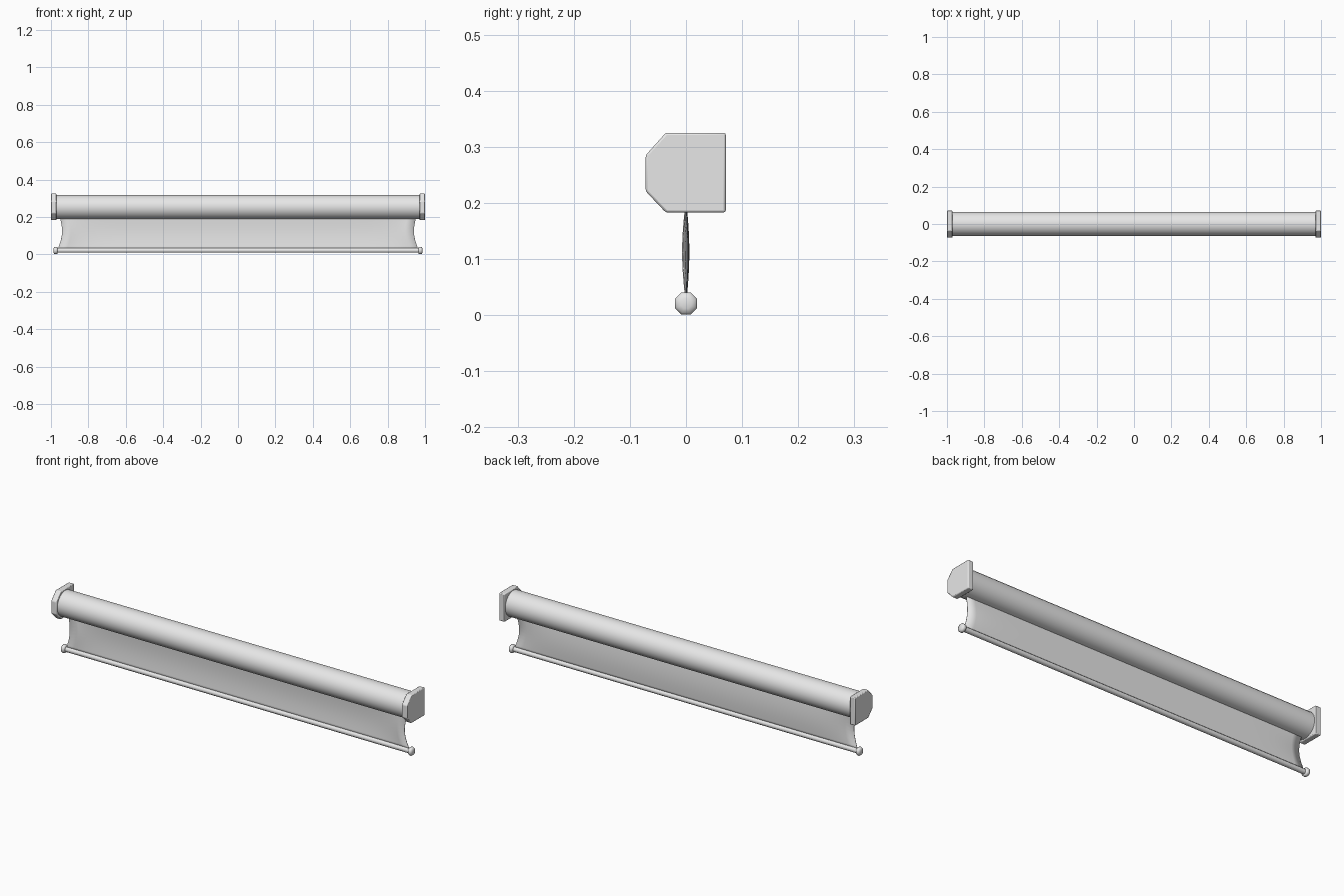
import bpy, bmesh, math
from mathutils import Matrix

if "Cube" in bpy.data.objects:
    bpy.data.objects.remove(bpy.data.objects["Cube"])

grey = bpy.data.materials.new("light_grey")
grey.diffuse_color = (0.8, 0.8, 0.8, 1)
grey.use_nodes = True
grey.node_tree.nodes["Principled BSDF"].inputs["Base Color"].default_value = grey.diffuse_color


def finish(name, bm, angle=40, bevel=0):
    bmesh.ops.recalc_face_normals(bm, faces=bm.faces)
    me = bpy.data.meshes.new(name)
    bm.to_mesh(me)
    bm.free()
    me.materials.append(grey)
    ob = bpy.data.objects.new(name, me)
    bpy.context.collection.objects.link(ob)
    if bevel:
        mod = ob.modifiers.new("soft_edges", 'BEVEL')
        mod.width, mod.segments = bevel, 2
    bpy.ops.object.select_all(action='DESELECT')
    ob.select_set(True)
    bpy.context.view_layer.objects.active = ob
    bpy.ops.object.shade_smooth_by_angle(angle=math.radians(angle))
    return ob


def lathe_x(name, profile, z, sides, angle):
    """Solid of revolution along x from (x, radius) pairs."""
    bm = bmesh.new()
    rings = [[bm.verts.new((x, r * math.sin(a), z + r * math.cos(a)))
              for a in (2 * math.pi * (i + 0.5) / sides for i in range(sides))]
             for x, r in profile]
    for a, b in zip(rings, rings[1:]):
        for i in range(sides):
            j = (i + 1) % sides
            bm.faces.new((a[i], a[j], b[j], b[i]))
    bm.faces.new(rings[0])
    bm.faces.new(rings[-1])
    return finish(name, bm, angle)


# Rolled-up screen tube
lathe_x("roller_tube", [(-0.98, 0.065), (0.98, 0.065)], 0.253, 24, 40)

# Bottom weight bar with a rounded knob at each end
half = [(0.964, 0.013), (0.966, 0.019), (0.971, 0.0215), (0.979, 0.0215), (0.984, 0.018), (0.987, 0.010)]
lathe_x("bottom_bar", [(-x, r) for x, r in reversed(half)] + half, 0.021, 8, 60)

# Chamfered end brackets
outline = [(-0.072, 0.285), (-0.036, 0.325), (0.071, 0.325),
           (0.071, 0.183), (-0.036, 0.183), (-0.072, 0.221)]
for side, label in ((-1, "left"), (1, "right")):
    bm = bmesh.new()
    face = bm.faces.new([bm.verts.new((side * 0.97, y, z)) for y, z in outline])
    ext = bmesh.ops.extrude_face_region(bm, geom=[face])
    bmesh.ops.translate(bm, vec=(side * 0.03, 0, 0),
                        verts=[v for v in ext["geom"] if isinstance(v, bmesh.types.BMVert)])
    finish(label + "_end_bracket", bm, 40, 0.004)

# Hanging fabric: sides drawn inwards at mid height, gentle billow
bm = bmesh.new()
cols, rows = 40, 10
grid = []
for r in range(rows + 1):
    t = r / rows
    z = 0.025 + 0.175 * t
    waist = math.sin(math.pi * t)
    width = 0.965 - 0.012 * t - 0.018 * waist
    row = []
    for c in range(cols + 1):
        u = 2 * c / cols - 1
        y = waist * (0.005 - 0.011 * abs(u) ** 12)
        row.append(bm.verts.new((u * width, y, z)))
    grid.append(row)
for a, b in zip(grid, grid[1:]):
    for c in range(cols):
        bm.faces.new((a[c], a[c + 1], b[c + 1], b[c]))
fabric = finish("screen_fabric", bm, 60)
solid = fabric.modifiers.new("thickness", 'SOLIDIFY')
solid.thickness, solid.offset = 0.002, 0
